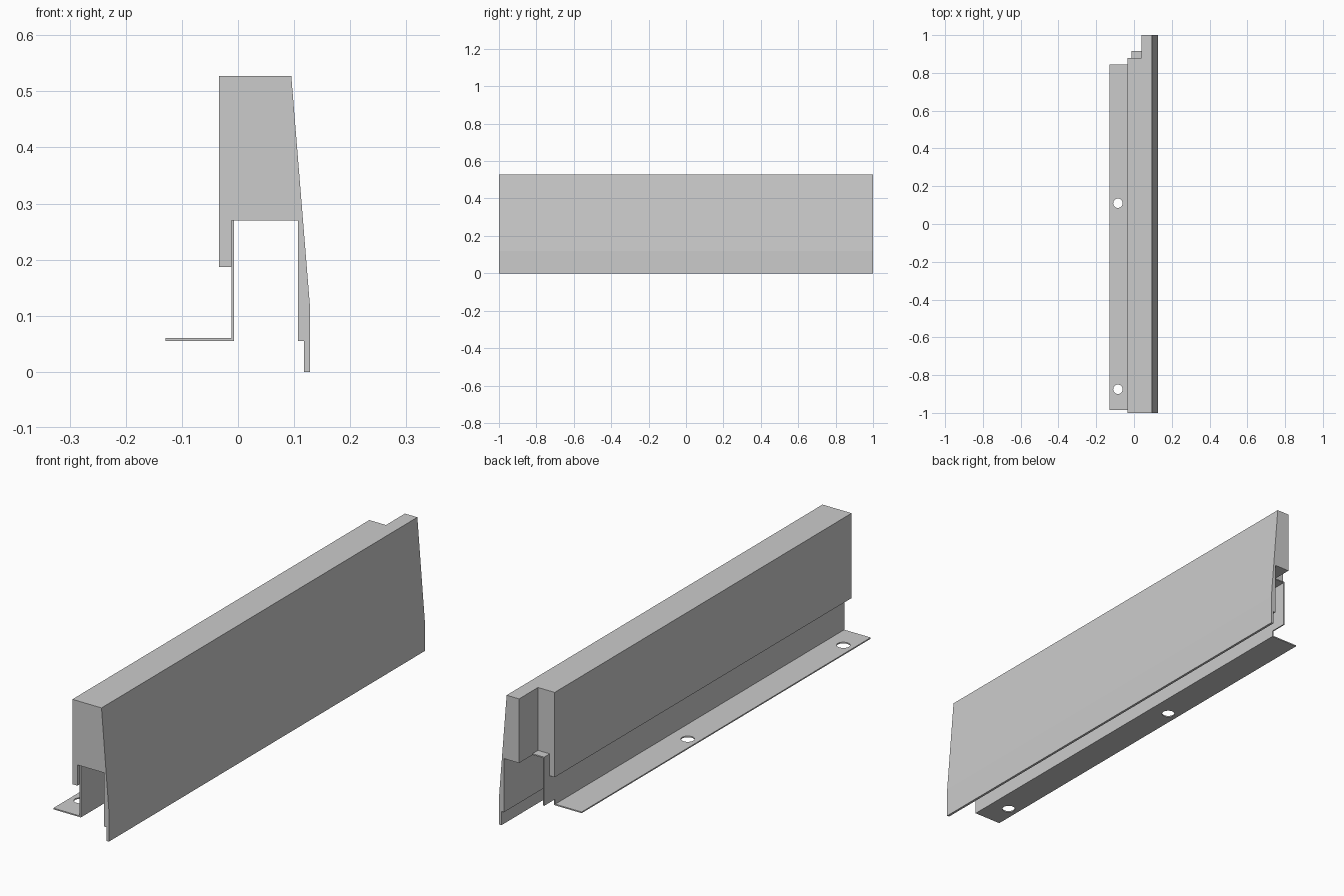
import bpy, bmesh
from mathutils import Matrix, Vector

if "Cube" in bpy.data.objects:
    bpy.data.objects.remove(bpy.data.objects["Cube"])


def extrude(name, points, axis, a, b):
    """Prism from a 2D profile: axis 'Y' takes (x, z) points, axis 'X' takes (y, z)."""
    bm = bmesh.new()
    place = (lambda p: (p[0], a, p[1])) if axis == 'Y' else (lambda p: (a, p[0], p[1]))
    face = bm.faces.new([bm.verts.new(place(p)) for p in points])
    moved = bmesh.ops.extrude_face_region(bm, geom=[face])['geom']
    step = Vector((0, b - a, 0)) if axis == 'Y' else Vector((b - a, 0, 0))
    bmesh.ops.translate(bm, vec=step, verts=[v for v in moved if isinstance(v, bmesh.types.BMVert)])
    bmesh.ops.recalc_face_normals(bm, faces=bm.faces)
    return finish(name, bm)


def finish(name, bm):
    mesh = bpy.data.meshes.new(name)
    bm.to_mesh(mesh)
    bm.free()
    obj = bpy.data.objects.new(name, mesh)
    bpy.context.collection.objects.link(obj)
    return obj


def box(name, x0, x1, y0, y1, z0, z1):
    return extrude(name, [(x0, z0), (x1, z0), (x1, z1), (x0, z1)], 'Y', y0, y1)


def cut(target, cutter):
    cutter.hide_render = True
    mod = target.modifiers.new("cut", 'BOOLEAN')
    mod.operation = 'DIFFERENCE'
    mod.solver = 'EXACT'
    mod.object = cutter
    bpy.context.view_layer.objects.active = target
    bpy.ops.object.modifier_apply(modifier=mod.name)
    bpy.data.objects.remove(cutter)


# Cover: solid channel with a sloped outer face and a thin lower lip
cover = extrude("cover", [
    (-0.034, 0.527), (0.095, 0.527), (0.128, 0.12), (0.128, 0), (0.118, 0),
    (0.118, 0.055), (0.107, 0.055), (0.107, 0.27), (-0.012, 0.27),
    (-0.012, 0.187), (-0.034, 0.187)], 'Y', -1, 1)

# Notch in the rear inner corner of the cover
cut(cover, box("notch_cutter", -0.2, 0.04, 0.88, 1.1, 0.1, 0.7))

# Bracket web, relieved above the end of the flange
extrude("bracket_web", [
    (-0.985, 0.055), (0.845, 0.055), (0.845, 0.08), (0.915, 0.08),
    (0.915, 0.27), (-0.985, 0.27)], 'X', -0.012, -0.007)

# Bracket top plate showing inside the notch
box("bracket_tab", -0.012, 0.04, 0.88, 0.915, 0.27, 0.275)

# Mounting flange with two screw holes
flange = box("mounting_flange", -0.129, -0.012, -0.985, 0.845, 0.055, 0.06)
for y in (-0.875, 0.11):
    bm = bmesh.new()
    bmesh.ops.create_cone(bm, cap_ends=True, segments=32, radius1=0.025, radius2=0.025,
                          depth=0.05, matrix=Matrix.Translation((-0.085, y, 0.0575)))
    cut(flange, finish("hole_cutter", bm))
